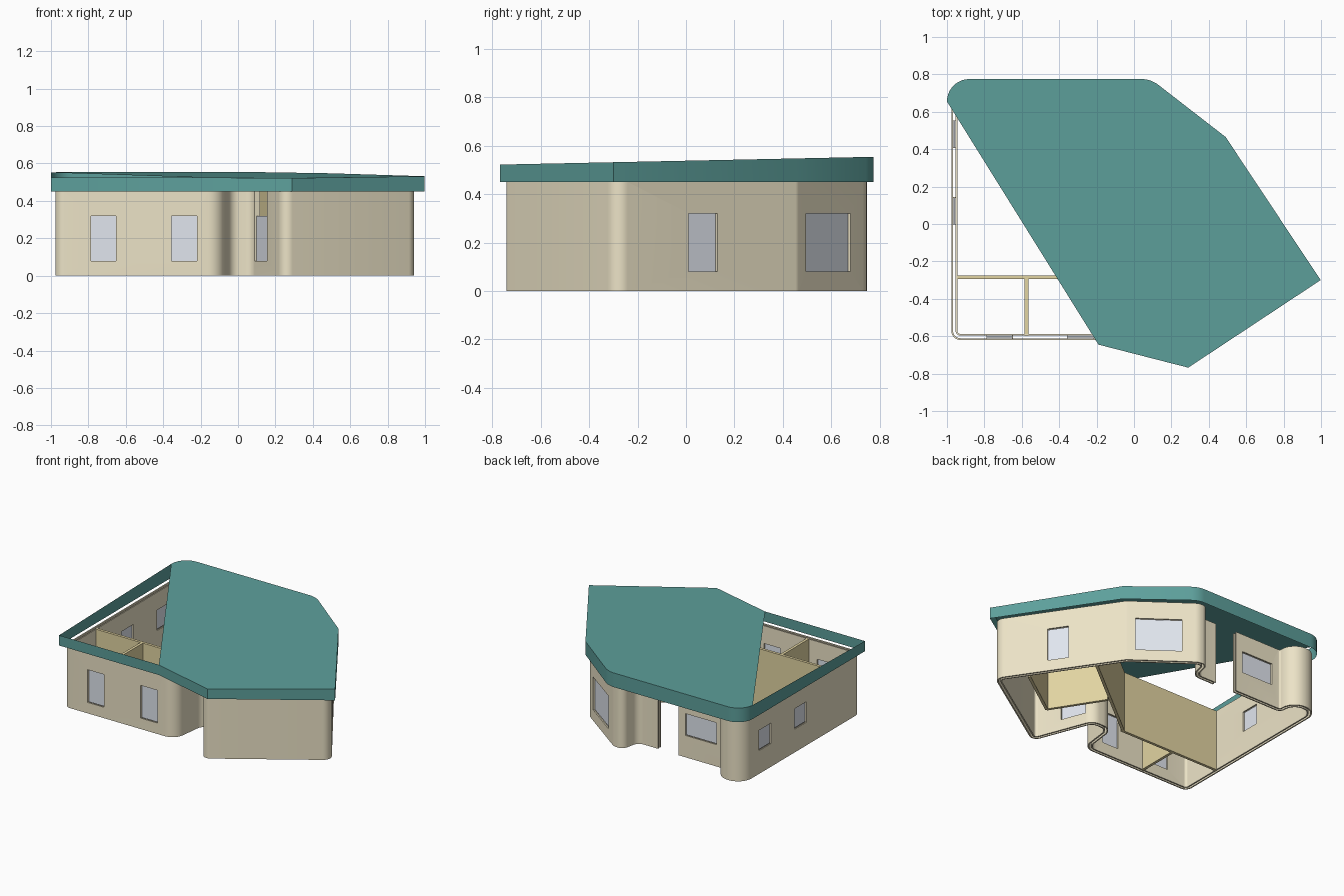
import bpy, math
from mathutils import Vector

if "Cube" in bpy.data.objects:
    bpy.data.objects.remove(bpy.data.objects["Cube"])

WALL_TOP, THICK, LEAF = 0.45, 0.032, 0.009


def material(name, rgb):
    m = bpy.data.materials.new(name)
    m.diffuse_color = (*rgb, 1)
    m.use_nodes = True
    m.node_tree.nodes["Principled BSDF"].inputs["Base Color"].default_value = m.diffuse_color
    return m


CREAM = material("cream_wall", (0.84, 0.77, 0.57))
TAN = material("tan_partition", (0.76, 0.66, 0.36))
TEAL = material("teal_roof", (0.11, 0.35, 0.33))
GLASS = material("pale_glass", (0.75, 0.79, 0.86))


def make(name, verts, faces, mat):
    me = bpy.data.meshes.new(name)
    me.from_pydata([tuple(v) for v in verts], [], faces)
    me.materials.append(mat)
    ob = bpy.data.objects.new(name, me)
    bpy.context.collection.objects.link(ob)
    return ob


def smooth(ob):
    bpy.ops.object.select_all(action='DESELECT')
    ob.select_set(True)
    bpy.context.view_layer.objects.active = ob
    bpy.ops.object.shade_smooth_by_angle(angle=math.radians(30))


def fillet(corners, closed, steps=10):
    """Round the (x, y, radius) corners of a plan outline."""
    out, n = [], len(corners)
    for i, (x, y, r) in enumerate(corners):
        p = Vector((x, y))
        if r == 0 or (not closed and i in (0, n - 1)):
            out.append(p)
            continue
        u = (Vector(corners[i - 1][:2]) - p).normalized()
        v = (Vector(corners[(i + 1) % n][:2]) - p).normalized()
        half = u.angle(v) / 2
        c = p + (u + v).normalized() * (r / math.sin(half))
        a, b = p + u * (r / math.tan(half)) - c, p + v * (r / math.tan(half)) - c
        a0 = math.atan2(a.y, a.x)
        da = (math.atan2(b.y, b.x) - a0 + math.pi) % (2 * math.pi) - math.pi
        for k in range(steps + 1):
            t = a0 + da * k / steps
            out.append(c + Vector((math.cos(t), math.sin(t))) * r)
    return out


def left_offset(path, d):
    out = []
    for i, p in enumerate(path):
        dirs = []
        if i > 0:
            dirs.append((p - path[i - 1]).normalized())
        if i < len(path) - 1:
            dirs.append((path[i + 1] - p).normalized())
        ns = [Vector((-e.y, e.x)) for e in dirs]
        m = sum(ns, Vector((0, 0))).normalized()
        out.append(p + m * (d / m.dot(ns[0])))
    return out


def slab(p, q, z0, z1, t, shift=0.0):
    """Upright box between two plan points."""
    p, q = Vector(p), Vector(q)
    e = (q - p).normalized()
    n = Vector((-e.y, e.x))
    ring = [p + n * (shift - t / 2), q + n * (shift - t / 2),
            q + n * (shift + t / 2), p + n * (shift + t / 2)]
    verts = [(v.x, v.y, z) for z in (z0, z1) for v in ring]
    faces = [(3, 2, 1, 0), (4, 5, 6, 7)] + [(i, (i + 1) % 4, (i + 1) % 4 + 4, i + 4) for i in range(4)]
    return verts, faces


# Windows: opening ends on the outer wall line, sill, head, opening top
windows = [((-.427, .615), (-.68, .615), .16, .32, .32),
           ((-.977, .55), (-.977, .41), .17, .32, .32),
           ((-.977, .14), (-.977, .0), .17, .32, .32),
           ((-.785, -.62), (-.652, -.62), .08, .32, .32),
           ((-.355, -.62), (-.22, -.62), .08, .32, .32),
           ((.088, -.374), (.155, -.547), .08, .32, .50),
           ((.758, .01), (.677, .13), .08, .32, .32),
           ((.405, .497), (.155, .68), .08, .32, .32)]
cv, cf = [], []
for p, q, z0, z1, ztop in windows:
    v, f = slab(p, q, z0, ztop, .09, THICK / 2)
    cf += [tuple(i + len(cv) for i in g) for g in f]
    cv += v
    make("window_glass", *slab(p, q, z0, z1, .006, THICK / 2), GLASS)
    # side reveals closing the wall cavity at the opening
    e = (Vector(q) - Vector(p)).normalized() * .004
    for a, b in ((Vector(p) - e, Vector(p)), (Vector(q), Vector(q) + e)):
        make("window_reveal", *slab(a, b, z0, min(ztop, WALL_TOP), THICK - .002, THICK / 2), CREAM)
cutter = make("window_cutter", cv, cf, CREAM)
cutter.hide_render = True
cutter.hide_viewport = True

# Outer wall: rounded strip in two thin leaves with a cavity, open at the back doorway
plan = [(-.37, .615, 0), (-.75, .615, .012), (-.75, .745, .11), (-.977, .745, .11),
        (-.977, -.62, .05), (-.08, -.62, .09), (-.045, -.34, .06), (.075, -.34, .05),
        (.24, -.768, .05), (.964, -.291, .06), (.455, .46, .05), (.065, .745, .08),
        (-.01, .75, .05), (-.04, .61, .05), (-.20, .61, 0)]
path = fillet(plan, False)
n = len(path)


def leaf(name, d):
    verts, faces = [], []
    for a, b in zip(left_offset(path, d), left_offset(path, d + LEAF)):
        verts += [(a.x, a.y, 0), (a.x, a.y, WALL_TOP), (b.x, b.y, WALL_TOP), (b.x, b.y, 0)]
    for i in range(0, 4 * n - 4, 4):
        for k in range(4):
            j = (k + 1) % 4
            faces.append((i + j, i + k, i + 4 + k, i + 4 + j))
    faces += [(0, 1, 2, 3), tuple(4 * (n - 1) + k for k in (3, 2, 1, 0))]
    ob = make(name, verts, faces, CREAM)
    smooth(ob)
    cut = ob.modifiers.new("openings", 'BOOLEAN')
    cut.operation, cut.solver, cut.object = 'DIFFERENCE', 'EXACT', cutter


leaf("outer_wall_leaf", 0)
leaf("inner_wall_leaf", THICK - LEAF)

# Interior partitions
for p, q in [((-.955, -.285), (-.13, -.285)), ((-.575, -.60), (-.575, -.29)),
             ((-.14, -.28), (.55, .27)), ((.43, -.39), (.20, -.03)),
             ((.43, -.39), (.80, -.13))]:
    make("partition", *slab(p, q, 0, WALL_TOP, .02), TAN)


# Roof: gently sloping sheet, open over the front left corner
def roof_z(v):
    return 0.538 + 0.0208 * v.y


loop = fillet([(-.19, -.645, 0), (.29, -.768, 0), (.998, -.30, 0), (.49, .465, 0),
               (.09, .775, .15), (-1, .775, .12), (-1, -.645, 0)], True)
m = len(loop)
make("roof_sheet", [(v.x, v.y, roof_z(v)) for v in loop[:-1]], [tuple(range(m - 1))], TEAL)

# Fascia: thin band all the way round
fv = [(v.x, v.y, WALL_TOP) for v in loop] + [(v.x, v.y, roof_z(v)) for v in loop]
fascia = make("roof_fascia", fv, [(i, (i + 1) % m, (i + 1) % m + m, i + m) for i in range(m)], TEAL)
smooth(fascia)
